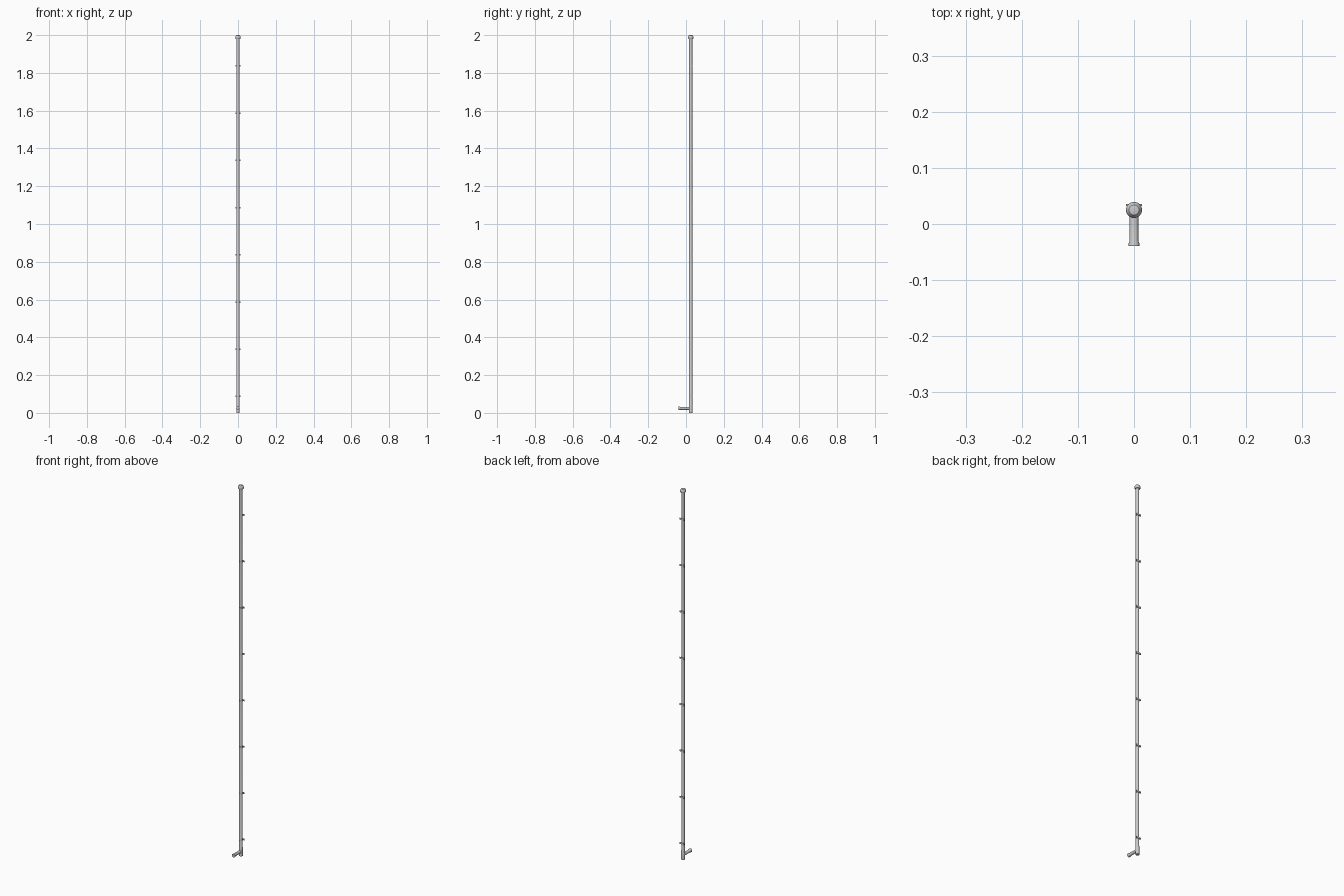
import bpy, math
from mathutils import Matrix

if "Cube" in bpy.data.objects:
    bpy.data.objects.remove(bpy.data.objects["Cube"])

PY = 0.025  # pipe axis in y


def lathe(name, profile, n=24, matrix=Matrix()):
    """Revolve (radius, height) points about z, capping both ends."""
    verts, faces = [], []
    for r, z in profile:
        for i in range(n):
            a = 2 * math.pi * i / n
            verts.append(matrix @ Matrix.Translation((r * math.cos(a), r * math.sin(a), z)).to_translation())
    for k in range(len(profile) - 1):
        for i in range(n):
            j = (i + 1) % n
            faces.append((k * n + i, k * n + j, (k + 1) * n + j, (k + 1) * n + i))
    faces.append(tuple(reversed(range(n))))
    faces.append(tuple(range((len(profile) - 1) * n, len(profile) * n)))
    me = bpy.data.meshes.new(name)
    me.from_pydata(verts, [], faces)
    ob = bpy.data.objects.new(name, me)
    bpy.context.collection.objects.link(ob)
    bpy.ops.object.select_all(action='DESELECT')
    ob.select_set(True)
    bpy.context.view_layer.objects.active = ob
    bpy.ops.object.shade_smooth_by_angle(angle=math.radians(35))
    return ob


def box(name, size, loc):
    bpy.ops.mesh.primitive_cube_add(size=1, location=loc)
    ob = bpy.context.object
    ob.name = name
    ob.scale = size
    return ob


up = Matrix.Translation((0, PY, 0))

# Long vertical pipe, slightly wider at the foot
lathe("pipe", [(0.0092, 0), (0.0092, 0.045), (0.0085, 0.047), (0.0085, 1.99)], matrix=up)

# Domed cap at the top
lathe("cap", [(0.0125, 1.980), (0.0143, 1.983), (0.0143, 1.990),
              (0.0125, 1.995), (0.009, 1.999), (0.004, 2.0)], matrix=up)

# Spout pointing to the front with a flared lip
front = Matrix.Translation((0, PY, 0.024)) @ Matrix.Rotation(math.pi / 2, 4, 'X')
lathe("spout", [(0.0078, 0), (0.0078, 0.055), (0.0098, 0.060), (0.0098, 0.064)], matrix=front)

# Pipe clips: a band round the pipe and a fixing strip with two ears behind
for i in range(8):
    z = 0.087 + 0.25 * i
    lathe("clip_band", [(0.0098, z - 0.004), (0.0098, z + 0.004)], matrix=up)
    box("clip_ears", (0.029, 0.003, 0.008), (0, PY + 0.009, z))
